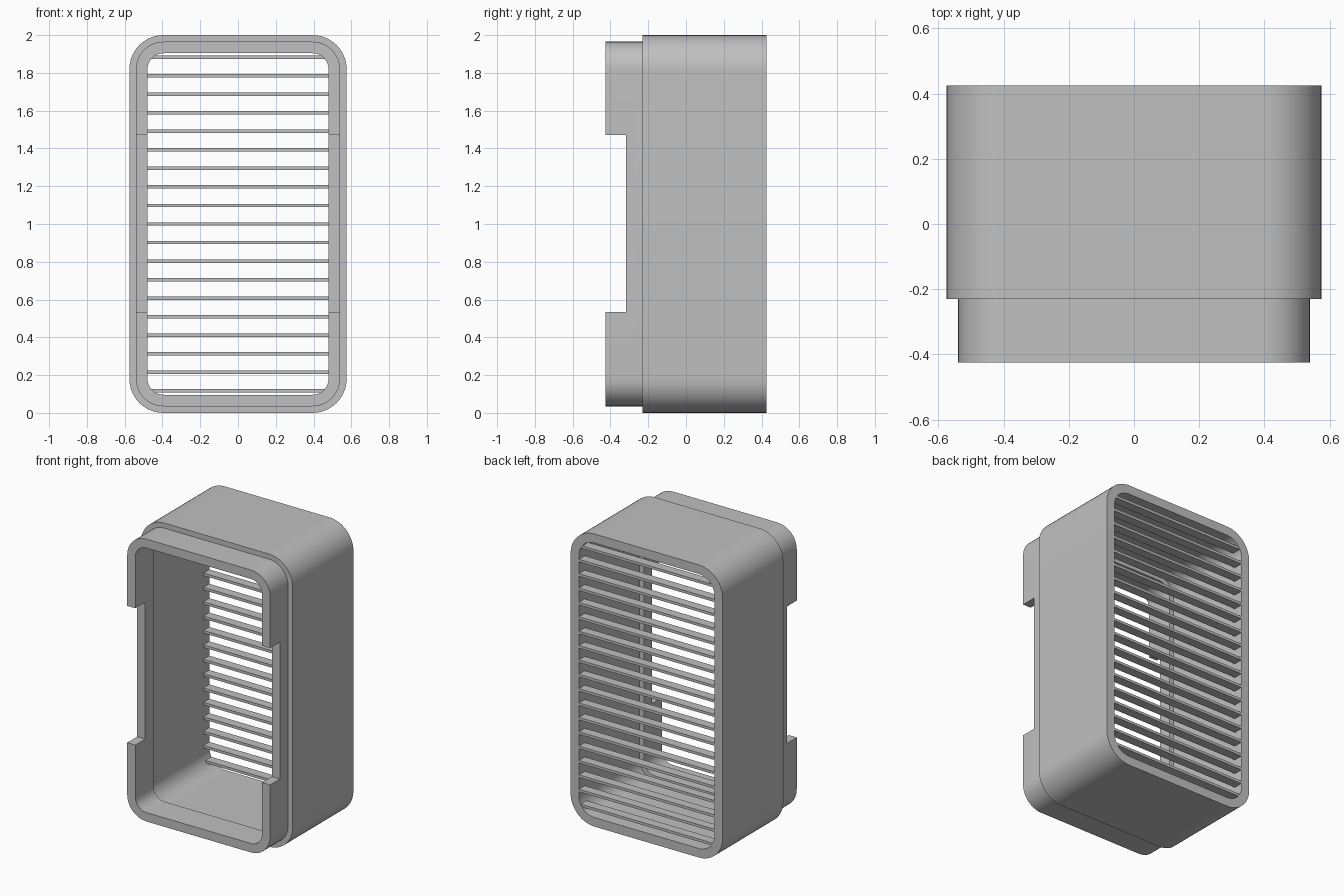
import bpy, bmesh, math

if "Cube" in bpy.data.objects:
    bpy.data.objects.remove(bpy.data.objects["Cube"])

grey = bpy.data.materials.new("light_grey")
grey.use_nodes = True
colour = (0.53, 0.53, 0.53, 1)
grey.diffuse_color = colour
grey.node_tree.nodes["Principled BSDF"].inputs["Base Color"].default_value = colour

CORNER_STEPS = 12


def make_object(name, bm):
    bmesh.ops.recalc_face_normals(bm, faces=bm.faces)
    mesh = bpy.data.meshes.new(name)
    bm.to_mesh(mesh)
    bm.free()
    mesh.materials.append(grey)
    obj = bpy.data.objects.new(name, mesh)
    bpy.context.collection.objects.link(obj)
    return obj


def add_box(bm, low, high):
    cube = bmesh.ops.create_cube(bm, size=1)
    for v in cube["verts"]:
        v.co = [(a + b) / 2 + c * (b - a) for a, b, c in zip(low, high, v.co)]


def rounded_loop(bm, y, inset, radius):
    """Rounded rectangle at depth y, inset from the overall outline."""
    half_w, half_h = 0.575 - inset, 1 - inset
    loop = []
    for quarter, (sx, sz) in enumerate([(1, 1), (-1, 1), (-1, -1), (1, -1)]):
        for i in range(CORNER_STEPS + 1):
            a = (quarter + i / CORNER_STEPS) * math.pi / 2
            loop.append(bm.verts.new((sx * (half_w - radius) + radius * math.cos(a), y,
                                      1 + sz * (half_h - radius) + radius * math.sin(a))))
    return loop


# Housing: stepped sleeve, outer wall from front to back, then inner wall to the front
bm = bmesh.new()
FRONT, STEP, BACK = -0.425, -0.23, 0.425
sections = [(FRONT, 0.035, 0.145), (STEP, 0.035, 0.145),
            (STEP, 0, 0.18), (BACK, 0, 0.18),
            (BACK, 0.062, 0.118), (STEP, 0.062, 0.118),
            (STEP, 0.096, 0.084), (FRONT, 0.096, 0.084)]
loops = [rounded_loop(bm, *s) for s in sections]
for a, b in zip(loops, loops[1:] + loops[:1]):
    for i in range(len(a)):
        j = (i + 1) % len(a)
        bm.faces.new((a[i], a[j], b[j], b[i]))
housing = make_object("housing", bm)

# Side notches in the front collar
bm = bmesh.new()
add_box(bm, (-0.8, -0.6, 0.535), (0.8, -0.318, 1.47))
cutter = make_object("notch_cutter", bm)
cutter.hide_render = True
notch = housing.modifiers.new("notch", "BOOLEAN")
notch.operation = "DIFFERENCE"
notch.solver = "EXACT"
notch.object = cutter
bpy.context.view_layer.objects.active = housing
housing.select_set(True)
bpy.ops.object.modifier_apply(modifier="notch")
bpy.data.objects.remove(cutter)
bpy.ops.object.shade_smooth_by_angle(angle=math.radians(30))

# Horizontal slats across the back opening
bm = bmesh.new()
for i in range(-9, 10):
    z = 1 + i * 0.0982
    add_box(bm, (-0.52, 0.36, z - 0.009), (0.52, 0.423, z + 0.009))
make_object("back_slats", bm)
